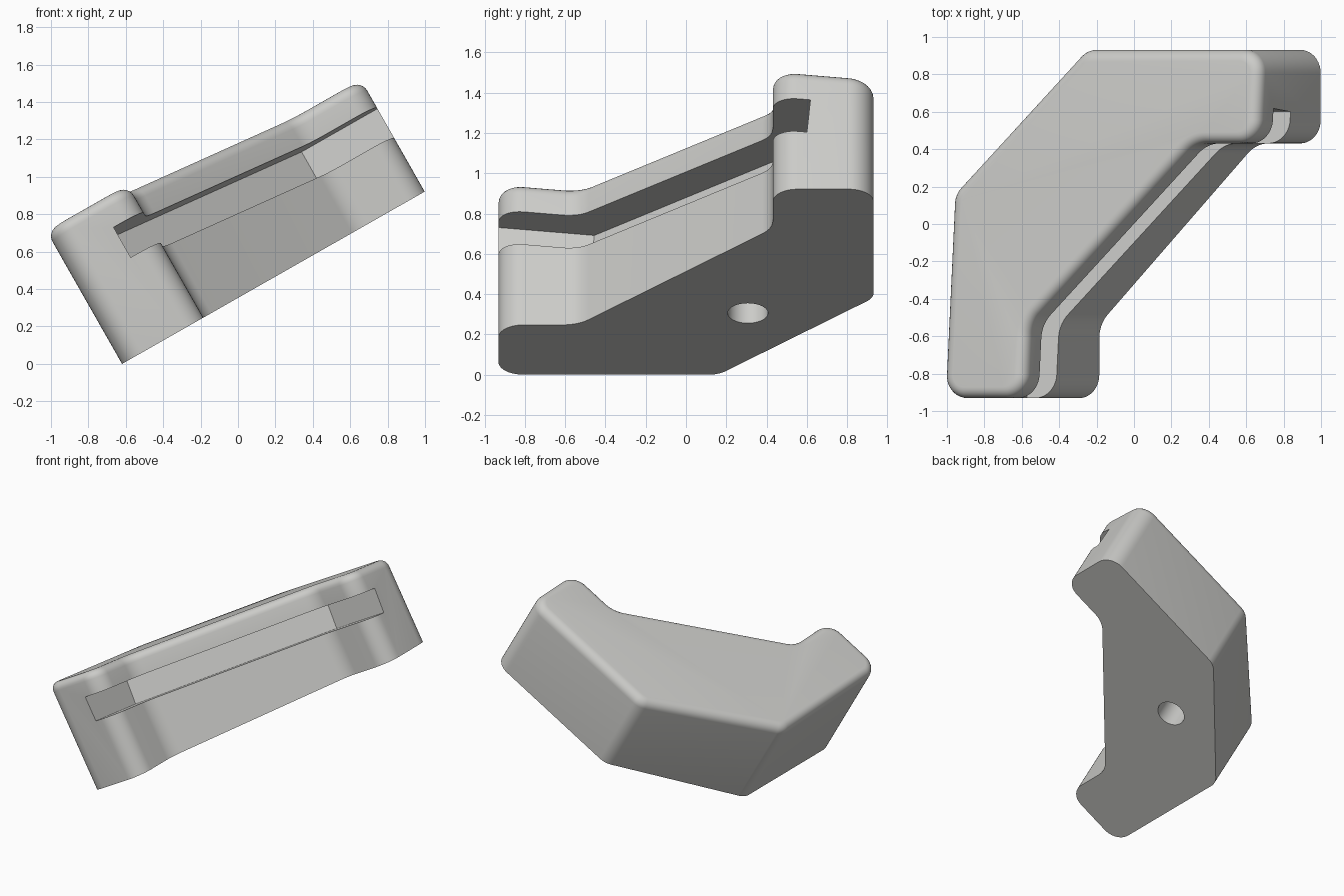
import bpy, bmesh, math
from mathutils import Vector, Matrix

if "Cube" in bpy.data.objects:
    bpy.data.objects.remove(bpy.data.objects["Cube"])

TILT = math.radians(29.65)   # lean of the whole block
SLOPE = 0.095                # wedge: the block thins towards the back
SIDE, HALF = 1.862, 0.931


def rounded(points):
    """Counter-clockwise outline from (x, y, radius) corners with filleted arcs."""
    out = []
    n = len(points)
    for i, (x, y, r) in enumerate(points):
        c = Vector((x, y))
        a = (Vector(points[i - 1][:2]) - c).normalized()
        b = (Vector(points[(i + 1) % n][:2]) - c).normalized()
        if r == 0:
            out.append(c)
            continue
        half = a.angle(b) / 2
        centre = c + (a + b).normalized() * (r / math.sin(half))
        t = r / math.tan(half)
        s, e = c + a * t - centre, c + b * t - centre
        sweep = math.atan2(s.x * e.y - s.y * e.x, s.dot(e))
        steps = 10
        for k in range(steps + 1):
            out.append(centre + Matrix.Rotation(sweep * k / steps, 2) @ s)
    return out


def prism(name, outline, low, high, bevel=0.0):
    """Prism between two height functions low(y) and high(y)."""
    bm = bmesh.new()
    bottom = [bm.verts.new((p.x, p.y, low(p.y))) for p in outline]
    top = [bm.verts.new((p.x, p.y, high(p.y))) for p in outline]
    n = len(outline)
    bm.faces.new(list(reversed(bottom)))
    cap = bm.faces.new(top)
    for i in range(n):
        j = (i + 1) % n
        bm.faces.new((bottom[i], bottom[j], top[j], top[i]))
    bmesh.ops.recalc_face_normals(bm, faces=bm.faces[:])
    if bevel:
        bmesh.ops.bevel(bm, geom=list(cap.edges), offset=bevel, offset_type='OFFSET',
                        segments=6, profile=0.5, affect='EDGES', clamp_overlap=False)
    mesh = bpy.data.meshes.new(name)
    bm.to_mesh(mesh)
    bm.free()
    ob = bpy.data.objects.new(name, mesh)
    bpy.context.collection.objects.link(ob)
    return ob


def corner(p, q, r=0.0):
    """Distances from the outer square corner to flat coordinates."""
    return (p, HALF - q, r)


# Wedge block: chamfered angle shape with two short arms
half_outline = [(0.0, 0.77, 0.12), (0.0, SIDE, 0.125), (0.5, SIDE, 0.125), (0.5, 1.467, 0.18)]
outline = [corner(*c) for c in half_outline]
outline += [corner(q, p, r) for p, q, r in reversed(half_outline)]
block = prism("wedge_block", rounded(outline),
              lambda y: 0.0, lambda y: 0.735 - SLOPE * y, 0.06)

# Slot along the inner side, open at both arm ends
D, K = 0.322, 1.395
slot_shape = [corner(D, K), corner(D, 2.3), corner(2.3, 2.3), corner(2.3, D), corner(K, D)]
slot = prism("slot_cutter", rounded(slot_shape),
             lambda y: 0.384 - SLOPE * y, lambda y: 0.568 - SLOPE * y)
for v in slot.data.vertices:   # keep slot walls square to its sloping floor
    mid = 0.476 - SLOPE * v.co.y
    v.co.y += SLOPE * (v.co.z - mid)

# Blind round hole in the underside
circle = [Vector((0.617 + 0.1 * math.cos(k * math.tau / 48),
                  0.307 + 0.1 * math.sin(k * math.tau / 48))) for k in range(48)]
hole = prism("hole_cutter", circle, lambda y: -0.2, lambda y: 0.4)

bpy.context.view_layer.objects.active = block
block.select_set(True)
for cutter in (slot, hole):
    mod = block.modifiers.new(cutter.name, 'BOOLEAN')
    mod.operation = 'DIFFERENCE'
    mod.solver = 'EXACT'
    mod.object = cutter
    cutter.hide_render = True
    bpy.ops.object.modifier_apply(modifier=mod.name)
    bpy.data.objects.remove(cutter)

# Lean the block onto its lower edge
block.data.transform(Matrix.Translation((-0.62, 0, 0)) @ Matrix.Rotation(-TILT, 4, 'Y'))

grey = bpy.data.materials.new("light_grey")
grey.diffuse_color = (0.6, 0.6, 0.58, 1.0)
grey.use_nodes = True
grey.node_tree.nodes["Principled BSDF"].inputs["Base Color"].default_value = grey.diffuse_color
block.data.materials.clear()
block.data.materials.append(grey)
bpy.ops.object.shade_smooth_by_angle(angle=math.radians(30))
